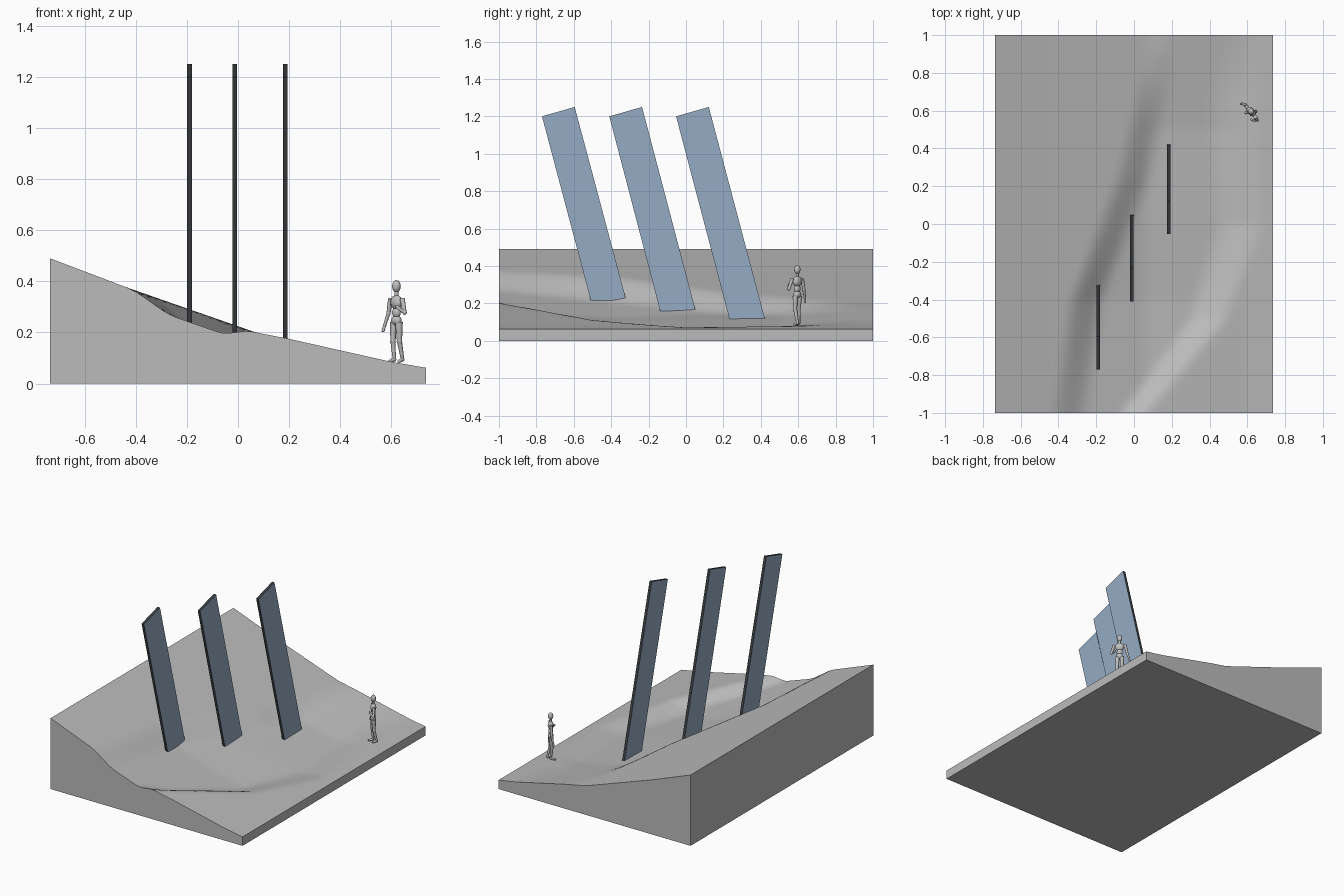
import bpy, bmesh, math
from mathutils import Vector

if "Cube" in bpy.data.objects:
    bpy.data.objects.remove(bpy.data.objects["Cube"])


def material(name, rgb):
    m = bpy.data.materials.new(name)
    m.diffuse_color = (*rgb, 1)
    m.use_nodes = True
    m.node_tree.nodes["Principled BSDF"].inputs["Base Color"].default_value = m.diffuse_color
    return m


ground_grey = material("ground_grey", (0.50, 0.50, 0.50))
panel_blue = material("panel_blue", (0.30, 0.41, 0.55))
edge_dark = material("edge_dark", (0.045, 0.047, 0.05))
figure_grey = material("figure_grey", (0.52, 0.52, 0.52))


def make_object(name, bm, mats, smooth=None):
    bmesh.ops.recalc_face_normals(bm, faces=bm.faces)
    me = bpy.data.meshes.new(name)
    bm.to_mesh(me)
    bm.free()
    ob = bpy.data.objects.new(name, me)
    bpy.context.collection.objects.link(ob)
    for m in mats:
        me.materials.append(m)
    if smooth:
        bpy.ops.object.select_all(action='DESELECT')
        ob.select_set(True)
        bpy.context.view_layer.objects.active = ob
        bpy.ops.object.shade_smooth_by_angle(angle=math.radians(smooth))
    return ob


def interp(v, pts):
    for (a, fa), (b, fb) in zip(pts, pts[1:]):
        if v <= b:
            return fa + (fb - fa) * max(0, (v - a) / (b - a))
    return pts[-1][1]


def smoothstep(t):
    t = min(1, max(0, t))
    return t * t * (3 - 2 * t)


# Hillside: a slope with a hollow that starts at a diagonal crest
SLOPE = [(-.735, .49), (-.44, .378), (.07, .2), (.2, .175), (.4, .13), (.6, .085), (.735, .062)]
CREST = [(-1, -.44), (-.4, -.35), (.25, -.1), (1, .07)]
HOLLOW_END = [(-1, .07), (-.8, .25), (-.5, .5), (0, .7), (.6, .66), (1, .70)]
END_WIDTH = [(-1, .15), (0, .28), (1, .28)]
DEPTH = [(-1, .05), (-.4, .078), (0, .062), (.5, .055), (1, 0)]


def height(x, y):
    drop = (interp(y, DEPTH) * smoothstep((x - interp(y, CREST)) / .2)
            * smoothstep((interp(y, HOLLOW_END) - x) / interp(y, END_WIDTH)))
    return interp(x, SLOPE) - drop


bm = bmesh.new()
bmesh.ops.create_grid(bm, x_segments=48, y_segments=64, size=1)
for v in bm.verts:
    x, y = v.co.x * .735, v.co.y
    v.co = (x, y, height(x, y))
rim = [e for e in bm.edges if e.is_boundary]
ext = bmesh.ops.extrude_edge_only(bm, edges=rim)["geom"]
for v in ext:
    if isinstance(v, bmesh.types.BMVert):
        v.co.z = 0
bmesh.ops.contextual_create(bm, geom=[e for e in ext if isinstance(e, bmesh.types.BMEdge)])
make_object("hillside", bm, [ground_grey], 35)


# Leaning panels: blue broad sides, dark narrow edges
def panel(name, x, y_top, y_foot, z_foot):
    sink = .03
    lean = (y_foot - y_top) / (1.2 - z_foot)
    outline = [(y_top, 1.2), (y_top + .175, 1.25),
               (y_foot + .19 + sink * lean, z_foot - sink), (y_foot + sink * lean, z_foot - sink)]
    bm = bmesh.new()
    face = bm.faces.new([bm.verts.new((x - .009, y, z)) for y, z in outline])
    out = bmesh.ops.extrude_face_region(bm, geom=[face])["geom"]
    bmesh.ops.translate(bm, vec=(.018, 0, 0), verts=[g for g in out if isinstance(g, bmesh.types.BMVert)])
    bm.normal_update()
    for f in bm.faces:
        f.material_index = 0 if abs(f.normal.x) > .9 else 1
    make_object(name, bm, [panel_blue, edge_dark])


panel("panel_front", -.19, -.77, -.51, .22)
panel("panel_middle", -.012, -.41, -.14, .167)
panel("panel_back", .185, -.053, .23, .125)

# Jointed standing figure
bm = bmesh.new()


def ball(c, r, sx=1, sy=1, sz=1, turn=0):
    vs = bmesh.ops.create_uvsphere(bm, u_segments=12, v_segments=8, radius=r)["verts"]
    bmesh.ops.scale(bm, vec=(sx, sy, sz), verts=vs)
    rot = Vector((math.cos(turn), math.sin(turn)))
    for v in vs:
        x, y, z = v.co
        v.co = Vector((x * rot.x - y * rot.y, x * rot.y + y * rot.x, z)) + Vector(c)


def limb(points, radii):
    for a, b, ra, rb in zip(points, points[1:], radii, radii[1:]):
        a, b = Vector(a), Vector(b)
        d = b - a
        vs = bmesh.ops.create_cone(bm, cap_ends=True, segments=10, radius1=ra, radius2=rb,
                                   depth=d.length)["verts"]
        q = d.to_track_quat('Z', 'Y')
        for v in vs:
            v.co = q @ v.co + (a + b) / 2
        ball(b, rb * 1.1)


T = math.radians(-49)  # direction of the shoulder line
ball((.62, .595, .381), .017, 1, 1, 1.42)                        # head
limb([(.62, .595, .335), (.62, .595, .365)], [.008, .008])       # neck
ball((.62, .595, .318), .03, 1, .62, .95, T)                     # chest
ball((.62, .595, .278), .02, 1, .75, 1.1, T)                     # waist
ball((.62, .595, .247), .024, 1, .75, .85, T)                    # hips
limb([(.597, .621, .332), (.589, .630, .275), (.574, .636, .228), (.568, .636, .208)],
     [.010, .008, .006, .006])                                   # hanging arm
limb([(.643, .568, .332), (.652, .550, .278), (.632, .548, .292), (.622, .552, .302)],
     [.010, .008, .006, .006])                                   # bent arm
for hip, knee, ankle, toe in [
        ((.610, .606, .24), (.606, .602, .165), (.612, .604, .095), (.592, .588, .086)),
        ((.630, .584, .24), (.632, .584, .165), (.644, .596, .095), (.630, .578, .086))]:
    limb([hip, knee, ankle], [.015, .010, .007])
    limb([ankle, toe], [.009, .006])
make_object("standing_figure", bm, [figure_grey], 40)
